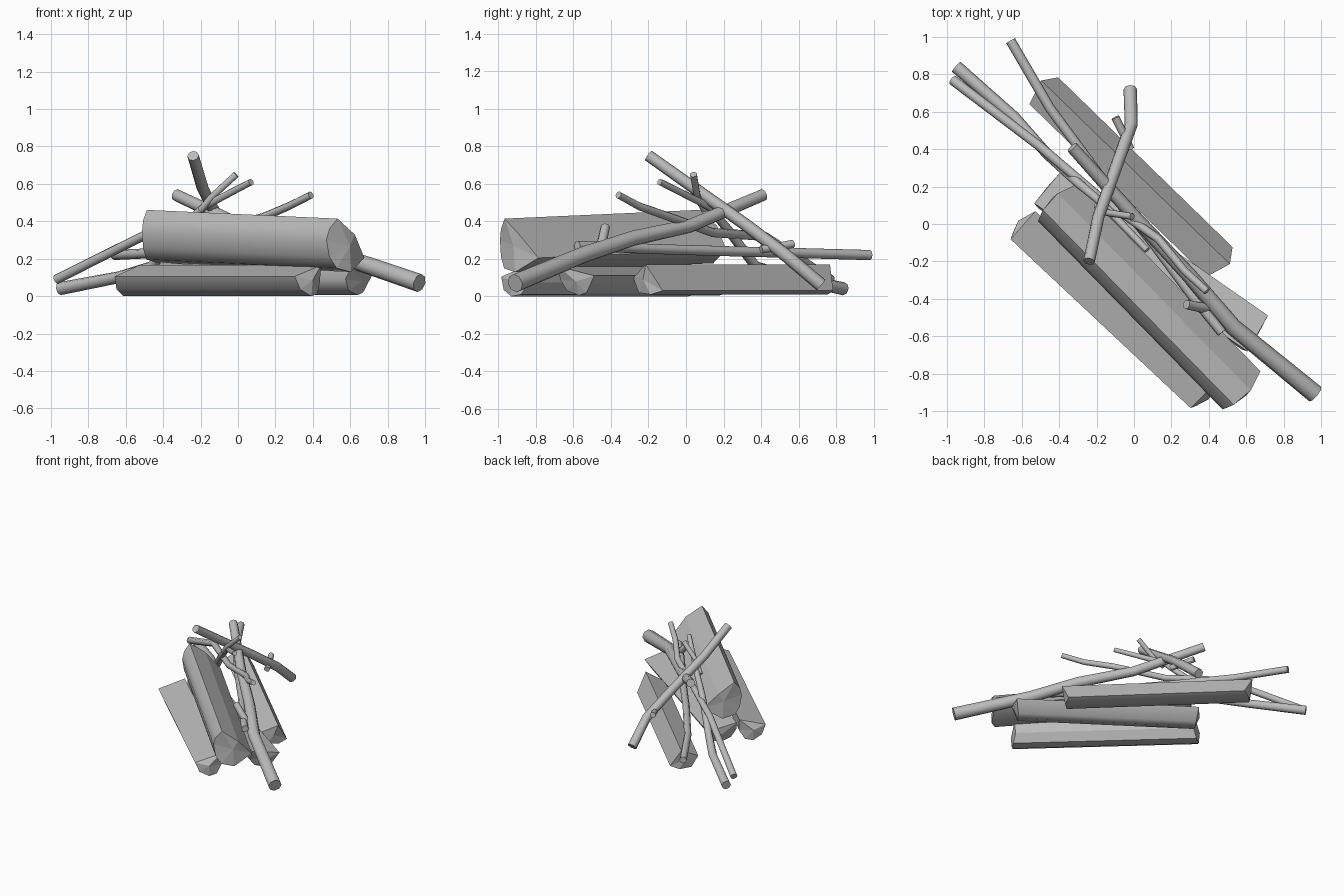
import bpy, bmesh, math
from mathutils import Vector

cube = bpy.data.objects.get("Cube")
if cube:
    bpy.data.objects.remove(cube, do_unlink=True)

wood = bpy.data.materials.new("grey_wood")
wood.use_nodes = True
grey = (0.5, 0.5, 0.5, 1)
wood.diffuse_color = grey
wood.node_tree.nodes["Principled BSDF"].inputs["Base Color"].default_value = grey


def split_log(name, start, end, bark, split=(), bulge=0.04, tilt=0.1):
    """Sweep a section (rounded bark points, then flat split points) along a line.
    The ends bulge in the middle and lean back towards the ground."""
    start, end = Vector(start), Vector(end)
    along = (end - start).normalized()
    side = Vector((-along.y, along.x, 0)).normalized()
    section = list(bark) + list(split)
    widest = max(abs(u) for u, h in section)
    bm = bmesh.new()
    rings = []
    for centre, out in ((start, -along), (end, along)):
        ring = []
        for u, h in section:
            push = bulge * (1 - (u / widest) ** 2) + tilt * h
            ring.append(bm.verts.new(centre + side * u + Vector((0, 0, h)) + out * push))
        rings.append(ring)
    n = len(section)
    for i in range(n):
        j = (i + 1) % n
        face = bm.faces.new((rings[0][i], rings[0][j], rings[1][j], rings[1][i]))
        face.smooth = i < len(bark) - 1
    # Rounded cut ends
    for ring, centre, out in ((rings[0], start, -along), (rings[1], end, along)):
        middle = bm.verts.new(centre + out * bulge)
        for i in range(n):
            bm.faces.new((ring[i], ring[(i + 1) % n], middle))
    bmesh.ops.recalc_face_normals(bm, faces=bm.faces)
    mesh = bpy.data.meshes.new(name)
    bm.to_mesh(mesh)
    bm.free()
    mesh.materials.append(wood)
    bpy.context.collection.objects.link(bpy.data.objects.new(name, mesh))


def stick(name, points, thick, thin):
    """Eight-sided tapering branch through the points."""
    curve = bpy.data.curves.new(name, "CURVE")
    curve.dimensions = "3D"
    curve.bevel_depth = 1
    curve.bevel_resolution = 2
    curve.use_fill_caps = True
    spline = curve.splines.new("POLY")
    spline.points.add(len(points) - 1)
    for i, p in enumerate(points):
        spline.points[i].co = (*p, 1)
        spline.points[i].radius = thick + (thin - thick) * i / (len(points) - 1)
    curve.materials.append(wood)
    obj = bpy.data.objects.new(name, curve)
    bpy.context.collection.objects.link(obj)
    bpy.ops.object.select_all(action="DESELECT")
    obj.select_set(True)
    bpy.context.view_layer.objects.active = obj
    bpy.ops.object.convert(target="MESH")
    bpy.ops.object.shade_smooth_by_angle(angle=math.radians(50))


# Split logs: three on the ground, one large one on top
split_log("front_log", (-0.59, -0.01, 0.085), (0.37, -0.91, 0.085),
          [(-0.1, 0.02), (-0.07, -0.05), (0, -0.085), (0.06, -0.075)],
          [(0.1, -0.01), (0.1, 0.08)])
split_log("back_log", (-0.485, 0.715, 0.09), (0.46, -0.205, 0.09),
          [(-0.105, 0.01), (-0.05, -0.07), (0.04, -0.08), (0.105, -0.06)], [(0.03, 0.08)],
          bulge=0.035, tilt=0.15)
split_log("middle_log", (-0.44, 0.18, 0.08), (0.64, -0.57, 0.08),
          [(-0.11, 0.08), (-0.12, 0.01), (-0.08, -0.05), (0, -0.075), (0.05, -0.06), (0.11, 0.03)],
          bulge=0.03, tilt=0.4)
split_log("top_log", (-0.41, 0.11, 0.315), (0.57, -0.89, 0.27),
          [(-0.08, 0.145), (-0.125, 0.09), (-0.14, 0.03), (-0.125, -0.06), (-0.085, -0.12),
           (0.01, -0.14), (0.148, -0.065)], [(0.04, 0.06)], tilt=0)

# Long branches laid over the logs
stick("thick_branch", [(0.97, -0.91, 0.07), (0.53, -0.55, 0.22), (0.3, -0.28, 0.31),
                       (0.02, 0.02, 0.375), (-0.33, 0.41, 0.54)], 0.05, 0.033)
stick("leaning_branch", [(-0.02, 0.72, 0.06), (-0.015, 0.53, 0.22), (-0.09, 0.32, 0.38),
                         (-0.19, 0.04, 0.58), (-0.24, -0.2, 0.75)], 0.036, 0.031)
stick("long_branch", [(-0.97, 0.77, 0.09), (-0.51, 0.42, 0.32), (-0.18, 0.14, 0.34),
                      (0.13, -0.08, 0.42), (0.27, -0.25, 0.48), (0.39, -0.36, 0.54)], 0.027, 0.02)
stick("low_branch", [(-0.95, 0.84, 0.04), (-0.64, 0.57, 0.1), (-0.46, 0.37, 0.16),
                     (-0.3, 0.22, 0.36), (-0.18, 0.12, 0.48), (0.07, -0.14, 0.61)], 0.035, 0.018)
stick("level_branch", [(-0.66, 0.98, 0.22), (-0.45, 0.62, 0.23), (-0.17, 0.24, 0.24),
                       (0.1, -0.1, 0.25), (0.3, -0.37, 0.26), (0.47, -0.58, 0.27)], 0.027, 0.026)

# Short side twigs
stick("upper_twig", [(-0.2, 0.1, 0.46), (-0.14, 0.06, 0.53), (-0.01, 0.04, 0.65)], 0.019, 0.019)
stick("lower_twig", [(0.39, -0.45, 0.26), (0.35, -0.445, 0.3), (0.28, -0.43, 0.37)], 0.027, 0.025)
stick("back_twig", [(-0.02, 0.4, 0.25), (-0.05, 0.47, 0.26), (-0.1, 0.57, 0.28)], 0.022, 0.022)
